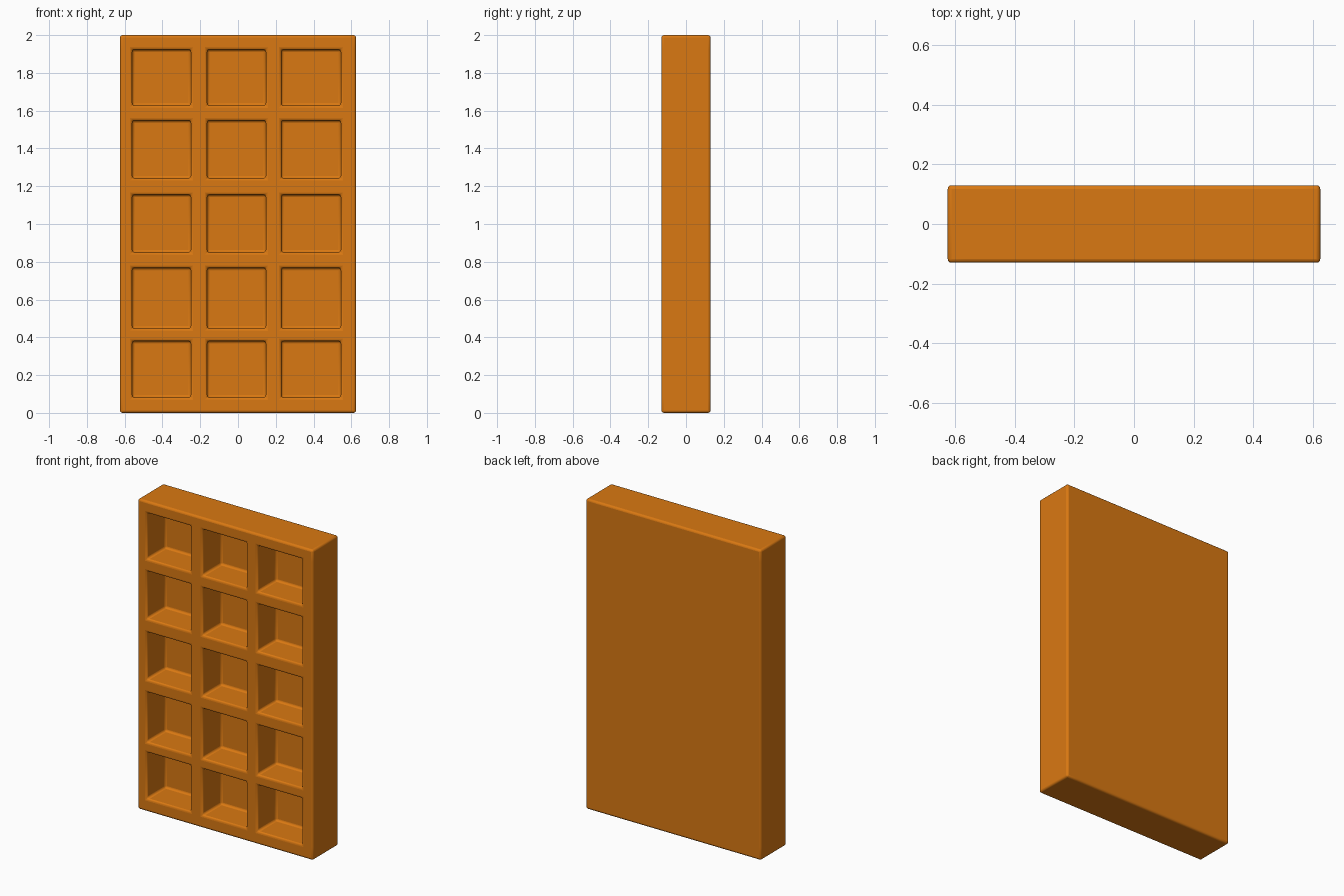
import bpy, bmesh, math

if "Cube" in bpy.data.objects:
    bpy.data.objects.remove(bpy.data.objects["Cube"])

W, D, H = 1.25, 0.26, 2.0       # overall size
Y0, Y1 = -D / 2, D / 2
YB = Y0 + 0.19                  # back wall of the compartments

# Grid lines: odd intervals are compartments, even intervals are boards
xs = [-W/2, -0.56, -0.25, -0.163, 0.147, 0.229, 0.544, W/2]
zs = [0, 0.082, 0.38, 0.447, 0.768, 0.85, 1.155, 1.242, 1.548, 1.627, 1.923, H]

bm = bmesh.new()


def quad(*pts):
    bm.faces.new([bm.verts.new(p) for p in pts])


def tunnel(a, b, c, d, y0, y1):
    """Four walls running in depth around the rectangle a..b, c..d."""
    ring = [(a, c), (b, c), (b, d), (a, d)]
    for (p, q), (r, s) in zip(ring, ring[1:] + ring[:1]):
        quad((p, y0, q), (r, y0, s), (r, y1, s), (p, y1, q))


# Front face with recessed compartments, and the back panel
for i in range(len(xs) - 1):
    for j in range(len(zs) - 1):
        a, b, c, d = xs[i], xs[i + 1], zs[j], zs[j + 1]
        hollow = i % 2 and j % 2
        y = YB if hollow else Y0
        quad((a, y, c), (b, y, c), (b, y, d), (a, y, d))
        quad((a, Y1, c), (a, Y1, d), (b, Y1, d), (b, Y1, c))
        if hollow:
            tunnel(a, b, c, d, Y0, YB)

# Outer sides, top and bottom
for a, b in zip(xs, xs[1:]):
    for z in (0, H):
        quad((a, Y0, z), (b, Y0, z), (b, Y1, z), (a, Y1, z))
for c, d in zip(zs, zs[1:]):
    for x in (xs[0], xs[-1]):
        quad((x, Y0, c), (x, Y0, d), (x, Y1, d), (x, Y1, c))

bmesh.ops.remove_doubles(bm, verts=bm.verts, dist=1e-5)
bmesh.ops.recalc_face_normals(bm, faces=bm.faces)

mesh = bpy.data.meshes.new("bookcase")
bm.to_mesh(mesh)
bm.free()
case = bpy.data.objects.new("bookcase", mesh)
bpy.context.collection.objects.link(case)

# Orange wood
mat = bpy.data.materials.new("orange_wood")
mat.diffuse_color = (0.7, 0.19, 0.006, 1)
mat.use_nodes = True
mat.node_tree.nodes["Principled BSDF"].inputs["Base Color"].default_value = mat.diffuse_color
mesh.materials.append(mat)

# Softly rounded edges
bev = case.modifiers.new("rounded_edges", 'BEVEL')
bev.width = 0.013
bev.segments = 3
bev.limit_method = 'ANGLE'
bev.angle_limit = math.radians(40)

bpy.context.view_layer.objects.active = case
case.select_set(True)
bpy.ops.object.shade_smooth_by_angle(angle=math.radians(40))
